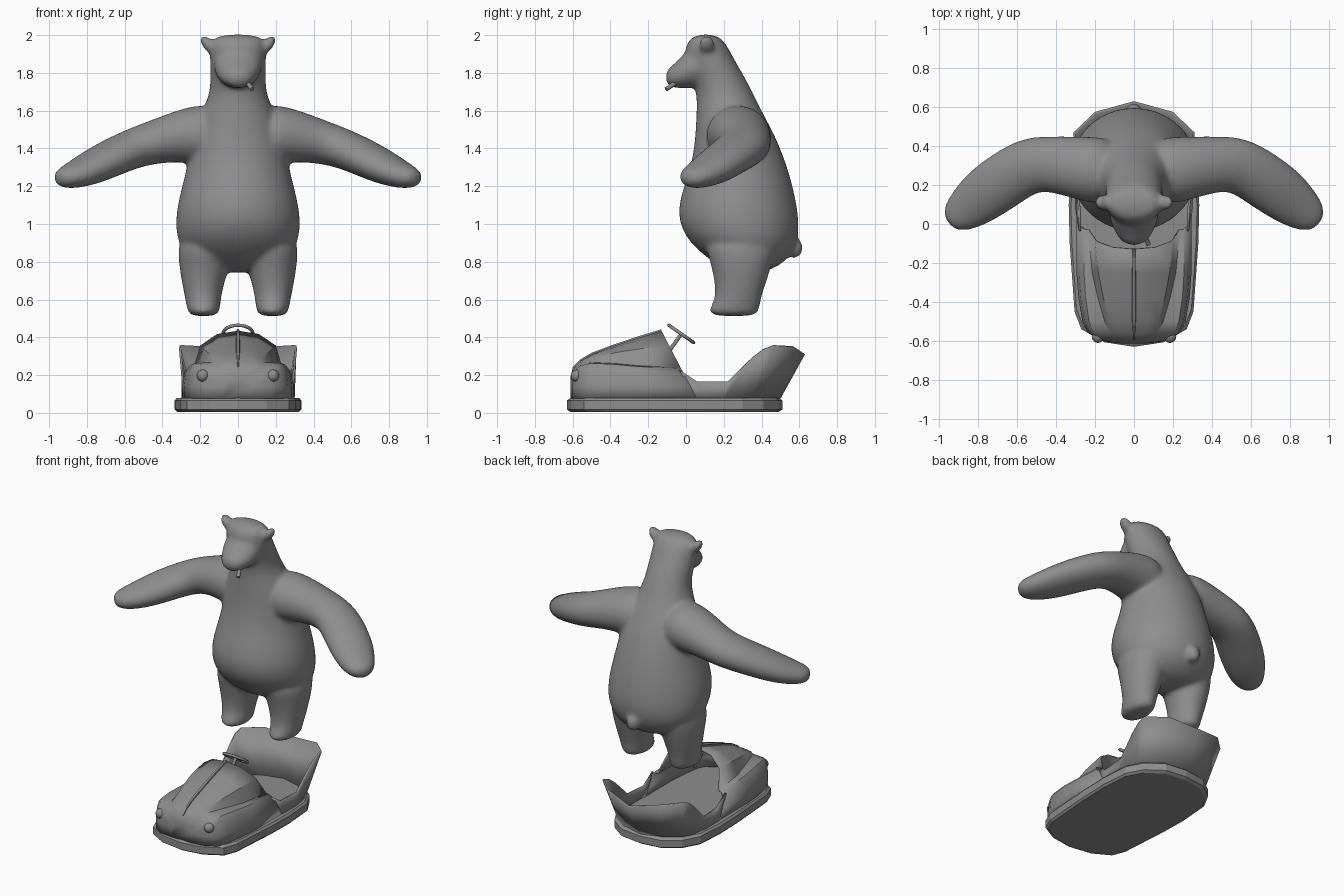
import bpy, bmesh, math
from mathutils import Vector, Matrix

cube = bpy.data.objects.get("Cube")
if cube:
    bpy.data.objects.remove(cube, do_unlink=True)

GREY = (0.27, 0.27, 0.27, 1)
grey = bpy.data.materials.new("plain grey")
grey.use_nodes = True
grey.diffuse_color = GREY
grey.node_tree.nodes["Principled BSDF"].inputs["Base Color"].default_value = GREY


def finish(name, bm, angle=None):
    bmesh.ops.recalc_face_normals(bm, faces=bm.faces)
    mesh = bpy.data.meshes.new(name)
    bm.to_mesh(mesh)
    bm.free()
    mesh.materials.append(grey)
    obj = bpy.data.objects.new(name, mesh)
    bpy.context.collection.objects.link(obj)
    if angle:
        bpy.ops.object.select_all(action='DESELECT')
        obj.select_set(True)
        bpy.context.view_layer.objects.active = obj
        bpy.ops.object.shade_smooth_by_angle(angle=math.radians(angle))
    return obj


def loft(bm, rings, closed=True, caps=(True, True)):
    rows = [[bm.verts.new(p) for p in ring] for ring in rings]
    n = len(rows[0])
    for a, b in zip(rows, rows[1:]):
        for i in range(n if closed else n - 1):
            j = (i + 1) % n
            bm.faces.new((a[i], a[j], b[j], b[i]))
    for cap, row in zip(caps, (rows[0], rows[-1])):
        if cap:
            bm.faces.new(row)


def ellipse(c, u, v, n=20):
    c, u, v = Vector(c), Vector(u), Vector(v)
    return [c + u * math.cos(t) + v * math.sin(t)
            for t in (2 * math.pi * i / n for i in range(n))]


def ball(bm, centre, radii, tilt=0):
    m = (Matrix.Translation(centre) @ Matrix.Rotation(tilt, 4, 'Y')
         @ Matrix.Diagonal((*radii, 1)))
    bmesh.ops.create_uvsphere(bm, u_segments=20, v_segments=12, radius=1, matrix=m)


def rod(bm, a, b, r, n=10):
    a, b = Vector(a), Vector(b)
    u = (b - a).orthogonal().normalized() * r
    v = (b - a).normalized().cross(u)
    loft(bm, [ellipse(a, u, v, n), ellipse(b, u, v, n)])


# Bear: lofted volumes fused into one smooth skin
FAT = 1.015
bear = bmesh.new()
torso = [  # height, front, back, half width
    (.74, .24, .42, .12), (.80, .14, .53, .24), (.88, .04, .58, .31),
    (.97, -.025, .60, .33), (1.08, -.045, .59, .325), (1.2, -.01, .565, .295),
    (1.32, .03, .53, .265), (1.45, .05, .48, .25), (1.58, .055, .41, .20),
    (1.68, .06, .36, .15), (1.78, .03, .31, .145), (1.88, -.01, .25, .15),
    (1.96, .0, .21, .145), (2.005, .05, .16, .11)]
loft(bear, [ellipse((0, (f + b) / 2, z), (w * FAT, 0, 0), (0, (b - f) / 2 * FAT, 0))
            for z, f, b, w in torso])

muzzle = [  # depth, half width, centre height, half height
    (.12, .13, 1.86, .12), (.03, .13, 1.83, .115), (-.03, .105, 1.80, .082),
    (-.075, .08, 1.778, .058), (-.108, .045, 1.778, .035)]
loft(bear, [ellipse((0, y, z), (w, 0, 0), (0, 0, h)) for y, w, z, h in muzzle])

leg = [  # height, front, back, inner, outer
    (.95, .08, .50, .04, .32), (.80, .13, .46, .04, .315), (.68, .155, .42, .075, .295),
    (.60, .155, .395, .092, .278), (.55, .12, .388, .095, .27), (.51, .13, .375, .11, .255)]
arm = [  # x, y, z, horizontal radius, vertical radius
    (.10, .26, 1.47, .18, .17), (.25, .285, 1.475, .165, .15), (.40, .305, 1.445, .145, .12),
    (.53, .31, 1.41, .145, .107), (.65, .235, 1.36, .145, .10), (.77, .15, 1.30, .14, .09),
    (.86, .075, 1.26, .115, .072), (.915, .035, 1.245, .088, .058), (.955, .005, 1.24, .045, .035)]
for s in (1, -1):
    loft(bear, [ellipse((s * (i + o) / 2, (f + b) / 2, z), ((o - i) / 2 * FAT, 0, 0),
                        (0, (b - f) / 2 * FAT, 0)) for z, f, b, i, o in leg])
    rings = []
    for k, (x, y, z, rh, rv) in enumerate(arm):
        p, q = arm[max(k - 1, 0)], arm[min(k + 1, len(arm) - 1)]
        t = Vector((q[0] - p[0], q[1] - p[1], q[2] - p[2])).normalized()
        u = t.cross(Vector((0, 0, 1))).normalized()
        v = u.cross(t)
        flip = Vector((s, 1, 1))
        rings.append(ellipse((s * x, y, z), u * rh * FAT * flip, v * rv * FAT * flip))
    loft(bear, rings)
    ball(bear, (s * .158, .11, 1.948), (.03, .042, .058), s * .65)
ball(bear, (0, .575, .873), (.045, .045, .055))

body = finish("bear_body", bear)
sub = body.modifiers.new("round", 'SUBSURF')
sub.levels = sub.render_levels = 2
fuse = body.modifiers.new("fuse", 'REMESH')
fuse.mode = 'VOXEL'
fuse.voxel_size = .013
fuse.use_smooth_shade = True
soft = body.modifiers.new("soften", 'SMOOTH')
soft.factor = .5
soft.iterations = 10

# Small stick held in the mouth
bm = bmesh.new()
rod(bm, (.045, -.045, 1.755), (.075, -.105, 1.713), .012)
finish("mouth_stick", bm, 40)

# Bumper base with chamfered rim
outline = [(0, -.63), (.15, -.607), (.27, -.54), (.305, -.45), (.33, -.1),
           (.335, .1), (.32, .3), (.26, .41), (.15, .49), (0, .51)]
loop = outline + [(-x, y) for x, y in outline[-2:0:-1]]
bm = bmesh.new()
loft(bm, [[(x * k, (y + .06) * k - .06, z) for x, y in loop]
          for z, k in ((.005, .965), (.018, 1), (.066, 1), (.08, .965))])
finish("bumper_base", bm)

# Bonnet with side pods, open toward the driver
bonnet = [  # y, half width, pod height, bonnet half width, ridge height
    (-.612, .08, .17, .05, .19), (-.60, .17, .22, .09, .235), (-.56, .235, .255, .12, .275),
    (-.50, .265, .268, .15, .31), (-.38, .285, .262, .185, .355),
    (-.25, .295, .25, .215, .398), (-.13, .295, .24, .235, .435)]
rings = []
for y, w, zp, b, zt in bonnet:
    rise = zt - zp
    half = [(w, .075), (w, .14), (w * .96, zp - .035), (w * .87, zp - .005), (b, zp),
            (b * .85, zp + rise * .6), (b * .47, zp + rise * .91), (0, zt)]
    lean = .52 if y == bonnet[-1][0] else 0
    full = half + [(-x, z) for x, z in half[-2::-1]]
    rings.append([(x, y + (zt - z) * lean, z) for x, z in full])
bm = bmesh.new()
loft(bm, rings, closed=False, caps=(True, False))
hood = finish("car_bonnet", bm, 38)
hood.modifiers.new("thickness", 'SOLIDIFY').thickness = .012

# Cockpit sides and flared seat back
wall = [  # base x, base y, rim x, rim y, rim z
    (.295, .04, .283, -.035, .228), (.30, .08, .285, .06, .165), (.30, .2, .298, .22, .165),
    (.285, .3, .308, .35, .29), (.27, .35, .312, .41, .335), (.25, .39, .31, .47, .355),
    (.14, .465, .2, .575, .348), (0, .5, 0, .63, .31)]
ring = wall + [(-a, b, -c, d, e) for a, b, c, d, e in wall[-2::-1]]
bm = bmesh.new()
loft(bm, [[(a, b, .075) for a, b, c, d, e in ring], [(c, d, e) for a, b, c, d, e in ring]],
     closed=False, caps=(False, False))
tub = finish("cockpit_shell", bm, 25)
tub.modifiers.new("thickness", 'SOLIDIFY').thickness = .012

# Raised strip along the bonnet ridge
bm = bmesh.new()
loft(bm, [[(-w, y, zt - .015), (-w * .6, y, zt + .008), (w * .6, y, zt + .008), (w, y, zt - .015)]
          for (y, _, _, _, zt), w in zip(bonnet[1:], (.004, .008, .012, .014, .012, .01))])
finish("bonnet_strip", bm)

# Headlamps
for side, s in (("left", 1), ("right", -1)):
    bm = bmesh.new()
    ball(bm, (s * .185, -.578, .197), (.032, .032, .032))
    finish(side + "_headlamp", bm, 60)

# Steering wheel, spokes and column
hub = Vector((0, -.025, .418))
axis = Vector((0, .574, .819))
down = Vector((0, .819, -.574))
across = Vector((1, 0, 0))
bm = bmesh.new()
rim = []
for i in range(24):
    t = 2 * math.pi * i / 24
    out = across * math.cos(t) + down * math.sin(t)
    rim.append(ellipse(hub + out * .08, out * .009, axis * .009, 8))
loft(bm, rim + rim[:1], caps=(False, False))
bmesh.ops.remove_doubles(bm, verts=bm.verts, dist=.0001)
for d in (across, -across, down):
    rod(bm, hub, hub + d * .08, .007, 6)
rod(bm, hub, hub - axis * .13, .01)
finish("steering_wheel", bm, 50)
